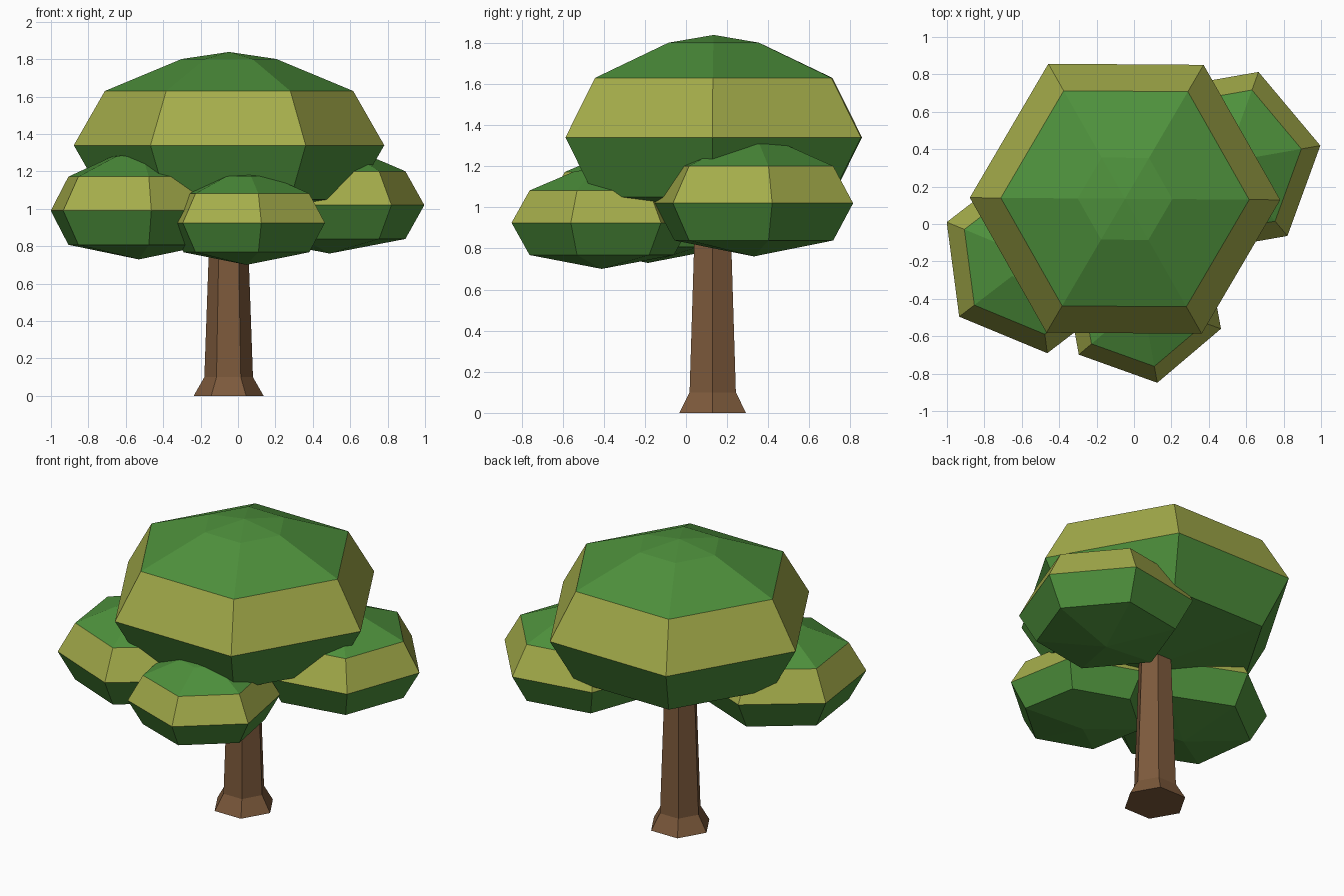
import bpy, bmesh, math

if "Cube" in bpy.data.objects:
    bpy.data.objects.remove(bpy.data.objects["Cube"])


def material(name, rgb):
    m = bpy.data.materials.new(name)
    m.diffuse_color = (*rgb, 1.0)
    m.use_nodes = True
    m.node_tree.nodes["Principled BSDF"].inputs["Base Color"].default_value = m.diffuse_color
    return m


LEAF = material("leaf_green", (0.076, 0.283, 0.045))
OLIVE = material("olive_band", (0.376, 0.418, 0.070))
BARK = material("bark_brown", (0.205, 0.102, 0.045))


def hex_lathe(name, center, angle, profile, mats, band=None):
    """Stack six-sided rings from (radius, z) pairs; zero radius makes a pole."""
    bm = bmesh.new()
    rings = []
    for r, z in profile:
        n = 6 if r > 0 else 1
        rings.append([bm.verts.new((r * math.cos(math.radians(angle + 60 * i)),
                                    r * math.sin(math.radians(angle + 60 * i)), z))
                      for i in range(n)])
    for k, (a, b) in enumerate(zip(rings, rings[1:])):
        for i in range(6):
            j = (i + 1) % 6
            if len(a) == 1:
                f = bm.faces.new((a[0], b[j], b[i]))
            elif len(b) == 1:
                f = bm.faces.new((a[i], a[j], b[0]))
            else:
                f = bm.faces.new((a[i], a[j], b[j], b[i]))
            f.material_index = 1 if k == band else 0
    # cap open ends
    if len(rings[0]) > 1:
        bm.faces.new(rings[0][::-1])
    if len(rings[-1]) > 1:
        bm.faces.new(rings[-1])
    bmesh.ops.recalc_face_normals(bm, faces=bm.faces[:])
    me = bpy.data.meshes.new(name)
    bm.to_mesh(me)
    bm.free()
    for m in mats:
        me.materials.append(m)
    ob = bpy.data.objects.new(name, me)
    ob.location = center
    bpy.context.collection.objects.link(ob)
    return ob


def foliage(name, center, radius, height, angle):
    """Faceted leaf clump: olive band above its widest ring."""
    shape = [(0, -1.43), (0.8, -1), (1, 0), (0.8, 1), (0.305, 1.59), (0, 1.72)]
    profile = [(r * radius, z * height) for r, z in shape]
    hex_lathe(name, center, angle, profile, [LEAF, OLIVE], band=2)


# Trunk with flared foot
hex_lathe("trunk", (-0.05, 0.13, 0), 0,
          [(0.187, 0), (0.13, 0.1), (0.105, 0.8), (0.095, 1.1)], [BARK])

# Leaf clumps
foliage("main_canopy", (-0.048, 0.135, 1.34), 0.83, 0.29, -0.4)
foliage("right_clump", (0.49, 0.33, 1.02), 0.514, 0.181, 10)
foliage("left_clump", (-0.53, -0.185, 0.99), 0.51, 0.182, 37.5)
foliage("front_clump", (0.045, -0.41, 0.925), 0.446, 0.157, 40.3)
